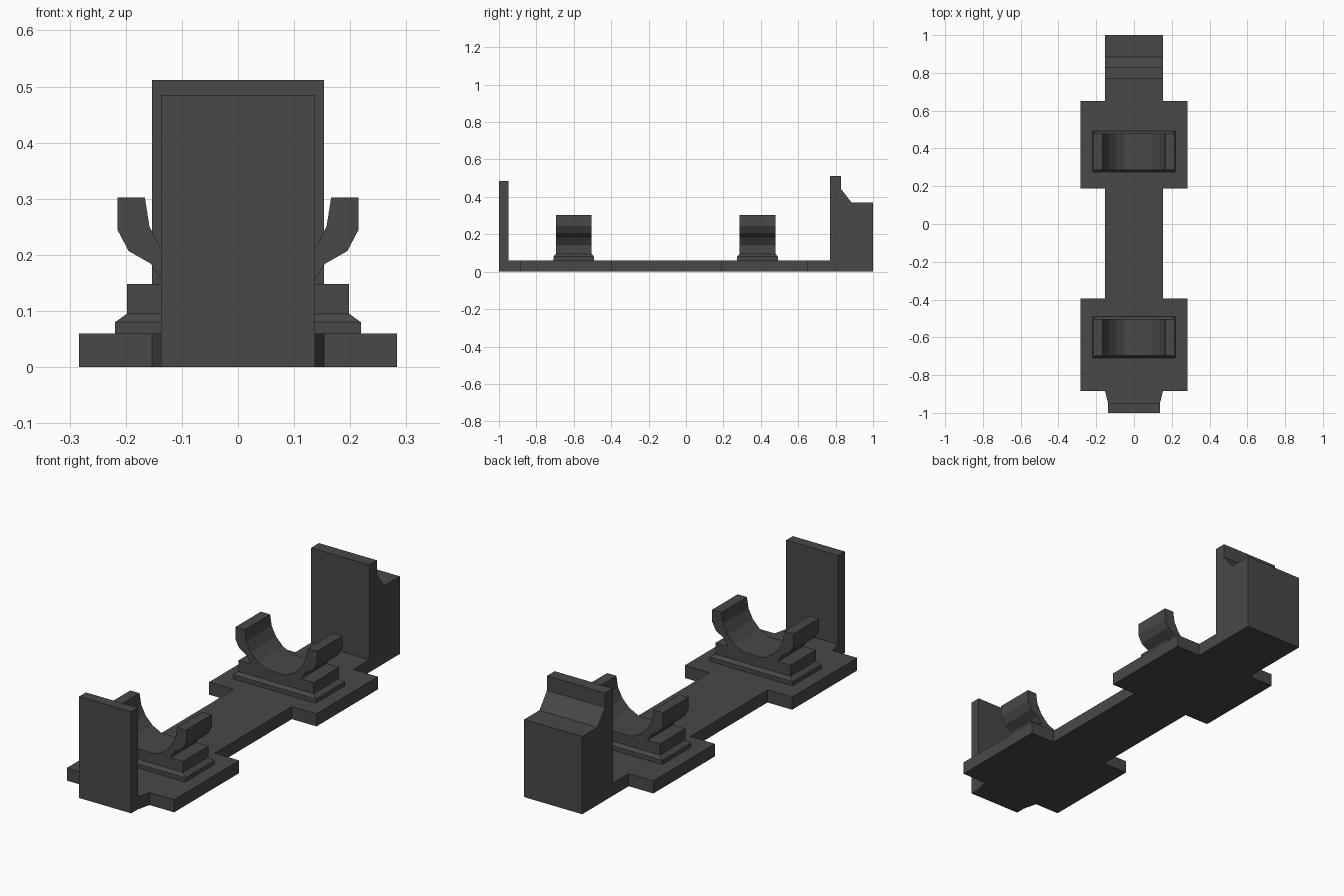
import bpy, bmesh, math

if "Cube" in bpy.data.objects:
    bpy.data.objects.remove(bpy.data.objects["Cube"])

mat = bpy.data.materials.new("dark_grey")
mat.diffuse_color = (0.065, 0.065, 0.065, 1)
mat.use_nodes = True
mat.node_tree.nodes["Principled BSDF"].inputs["Base Color"].default_value = mat.diffuse_color


def loft(name, rings):
    """Solid through matching rings of points, capped at both ends."""
    bm = bmesh.new()
    vs = [[bm.verts.new(p) for p in r] for r in rings]
    n = len(rings[0])
    for a, b in zip(vs, vs[1:]):
        for i in range(n):
            j = (i + 1) % n
            bm.faces.new((a[i], a[j], b[j], b[i]))
    bm.faces.new(vs[0])
    bm.faces.new(vs[-1])
    bmesh.ops.recalc_face_normals(bm, faces=bm.faces)
    me = bpy.data.meshes.new(name)
    bm.to_mesh(me)
    bm.free()
    me.materials.append(mat)
    ob = bpy.data.objects.new(name, me)
    bpy.context.collection.objects.link(ob)
    return ob


def mirrored(half):
    """Close a right-hand half outline by mirroring it across x = 0."""
    return half + [(-x, v) for x, v in reversed(half)]


def rect(hx, cy, hy, z):
    return [(-hx, cy - hy, z), (hx, cy - hy, z), (hx, cy + hy, z), (-hx, cy + hy, z)]


# Base plate with two wide pads and a tapered front
outline = mirrored([(0.137, -0.95), (0.153, -0.885), (0.283, -0.885), (0.283, -0.395),
                    (0.153, -0.395), (0.153, 0.187), (0.283, 0.187), (0.283, 0.65),
                    (0.153, 0.65), (0.153, 0.77)])
loft("base_plate", [[(x, y, z) for x, y in outline] for z in (0, 0.06)])

# Front upright plate
loft("front_plate", [rect(0.137, -0.975, 0.025, z) for z in (0, 0.484)])

# Rear stepped block, profile seen from the side
block = [(0.77, 0), (1, 0), (1, 0.37), (0.885, 0.37), (0.828, 0.443), (0.828, 0.512), (0.77, 0.512)]
loft("rear_block", [[(x, y, z) for y, z in block] for x in (-0.153, 0.153)])

# Cradles: shouldered block with two curved arms around a round trough
arc = [(0.166 * math.cos(math.radians(a)), 0.302 - 0.166 * math.sin(math.radians(a)))
       for a in (0, 18, 36, 54, 72)]
cradle = mirrored([(0.198, 0.095), (0.198, 0.148), (0.132, 0.148), (0.155, 0.184),
                   (0.195, 0.207), (0.215, 0.245), (0.215, 0.302)] + arc)
for label, cy in (("front", -0.6), ("rear", 0.383)):
    loft(label + "_cradle_foot", [rect(0.219, cy, 0.109, 0.06), rect(0.219, cy, 0.109, 0.08),
                                  rect(0.198, cy, 0.096, 0.095)])
    loft(label + "_cradle", [[(x, cy + s * 0.096, z) for x, z in cradle] for s in (-1, 1)])
